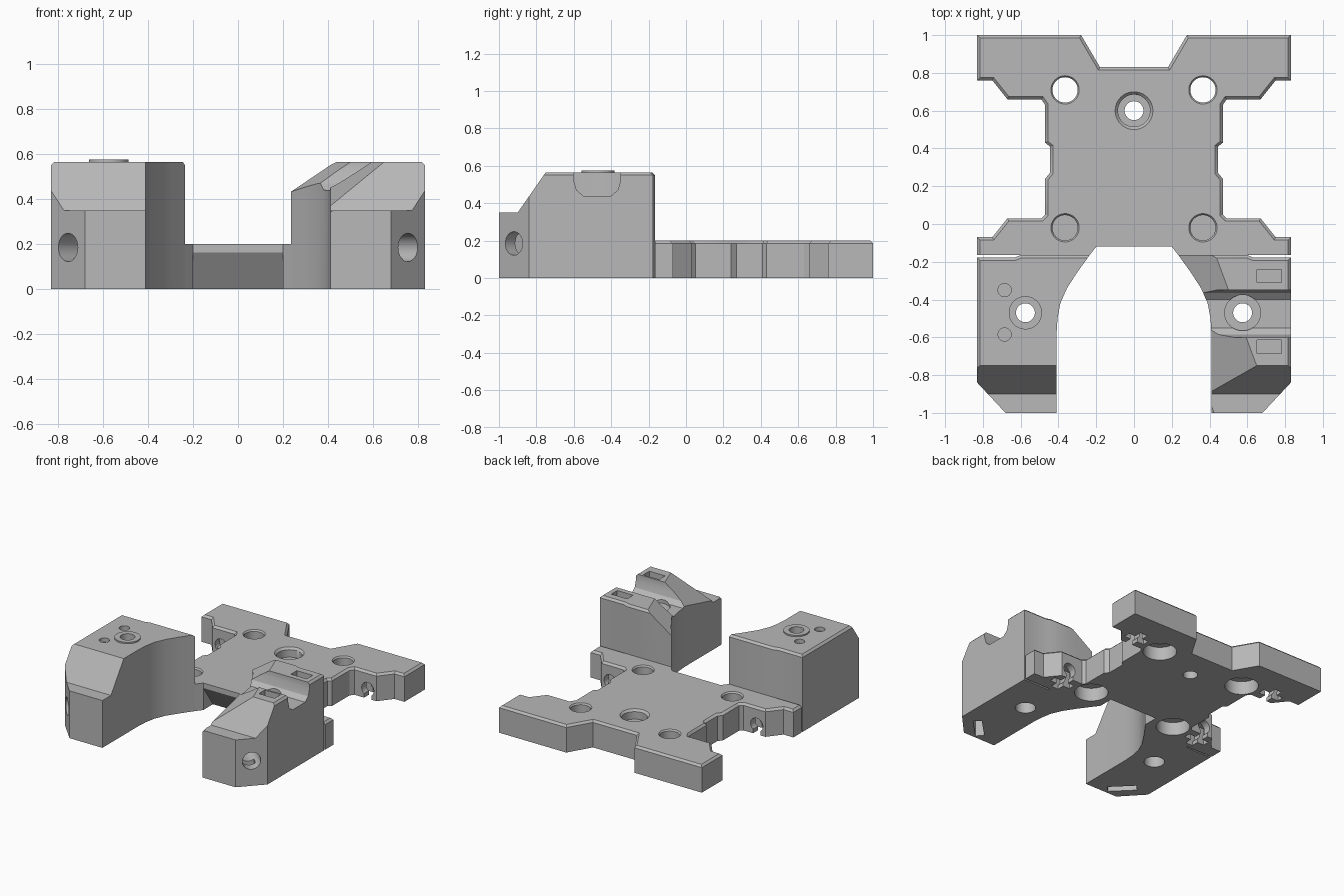
import bpy, bmesh, math
from mathutils import Vector, Matrix

cube = bpy.data.objects.get("Cube")
if cube:
    bpy.data.objects.remove(cube)

grey = bpy.data.materials.new("plain_grey")
grey.use_nodes = True
COLOUR = (0.48, 0.48, 0.48, 1)
grey.diffuse_color = COLOUR
grey.node_tree.nodes["Principled BSDF"].inputs["Base Color"].default_value = COLOUR


def finish(bm, name):
    bmesh.ops.recalc_face_normals(bm, faces=bm.faces)
    mesh = bpy.data.meshes.new(name)
    bm.to_mesh(mesh)
    bm.free()
    mesh.materials.append(grey)
    ob = bpy.data.objects.new(name, mesh)
    bpy.context.collection.objects.link(ob)
    return ob


def prism(name, pts, lo, hi, axis="z", soften=None):
    """Extrude a profile along z (xy points) or x (yz points)."""
    bm = bmesh.new()
    place = (lambda a, b, h: (a, b, h)) if axis == "z" else (lambda a, b, h: (h, a, b))
    face = bm.faces.new([bm.verts.new(place(a, b, lo)) for a, b in pts])
    ext = bmesh.ops.extrude_face_region(bm, geom=[face])
    verts = [g for g in ext["geom"] if isinstance(g, bmesh.types.BMVert)]
    bmesh.ops.translate(bm, verts=verts, vec=Vector(place(0, 0, hi - lo)))
    if soften:
        edges = [e for e in bm.edges if soften(*[v.co for v in e.verts])]
        bmesh.ops.bevel(bm, geom=edges, offset=0.015, segments=1, affect="EDGES")
    return finish(bm, name)


def cylinder(r, centre, depth, direction=(0, 0, 1), r2=None):
    bm = bmesh.new()
    turn = Vector(direction).to_track_quat("Z", "Y").to_matrix().to_4x4()
    bmesh.ops.create_cone(bm, cap_ends=True, segments=40, radius1=r,
                          radius2=r if r2 is None else r2, depth=depth,
                          matrix=Matrix.Translation(centre) @ turn)
    return finish(bm, "cutter")


def box(size, centre, turn=0, rot=None):
    bm = bmesh.new()
    rot = rot or Matrix.Rotation(turn, 4, "Z")
    bmesh.ops.create_cube(bm, size=1, matrix=Matrix.Translation(centre) @ rot @ Matrix.Diagonal((*size, 1)))
    return finish(bm, "cutter")


def carve(ob, cutters):
    bpy.context.view_layer.objects.active = ob
    for c in cutters:
        c.hide_render = True
        mod = ob.modifiers.new("cut", "BOOLEAN")
        mod.operation, mod.solver, mod.object = "DIFFERENCE", "EXACT", c
        bpy.ops.object.modifier_apply(modifier=mod.name)
        bpy.data.objects.remove(c)


def smooth(ob):
    bpy.ops.object.select_all(action="DESELECT")
    ob.select_set(True)
    bpy.context.view_layer.objects.active = ob
    bpy.ops.object.shade_smooth_by_angle(angle=math.radians(30))


# Base plate: mirrored half outline with winged corners
T, JOIN, TOP = 0.2, -0.165, 0.565
half = [(0.18, 0.83), (0.28, 1), (0.83, 1), (0.83, 0.76), (0.75, 0.76), (0.67, 0.66),
        (0.49, 0.66), (0.47, 0.63), (0.47, 0.43), (0.445, 0.41), (0.445, 0.27), (0.47, 0.24),
        (0.47, 0.05), (0.49, 0.03), (0.67, 0.03), (0.75, -0.07), (0.83, -0.07),
        (0.83, JOIN), (0.235, JOIN), (0.2, -0.12)]
outline = half + [(-x, y) for x, y in reversed(half)]
plate = prism("base_plate", outline, 0, T, soften=lambda a, b: min(a.z, b.z) > 0.1 and max(a.y, b.y) > -0.1)

cuts = [cylinder(0.05, (0, 0.6, 0.1), 1), cylinder(0.085, (0, 0.6, 0.19), 0.12),
        cylinder(0.08, (0, 0.6, 0.2), 0.04, r2=0.12)]
for s in (-1, 1):
    for y in (0.71, -0.02):
        # screw holes with wide seats underneath
        cuts += [cylinder(0.067, (0.365 * s, y, 0.1), 0.5),
                 cylinder(0.06, (0.365 * s, y, 0.2), 0.04, r2=0.09),
                 cylinder(0.115, (0.365 * s, y, 0), 0.2)]
    for y, d in ((0.66, 1), (0.03, -1)):
        # side screw channels and nut slots in the wings
        cuts += [cylinder(0.05, (0.6 * s, y + 0.06 * d, 0.07), 0.2, (0, 1, 0)),
                 box((0.06, 0.2, 0.14), (0.6 * s, y + 0.06 * d, 0)),
                 box((0.17, 0.05, 0.25), (0.6 * s, y + 0.08 * d, 0))]
# sloped relief under the front edge
cuts.append(prism("cutter", [(-0.125, 0.17), (0.0, -0.01), (-0.3, -0.01), (-0.3, 0.17)], -0.2, 0.2, "x"))
carve(plate, cuts)
smooth(plate)

# Front towers: same footprint, mirrored
foot = [(0.235, JOIN), (0.60, JOIN), (0.63, JOIN - 0.012), (0.83, JOIN - 0.012), (0.83, -0.84), (0.68, -1),
        (0.41, -1), (0.41, -0.58), (0.405, -0.5), (0.39, -0.42), (0.355, -0.34), (0.30, -0.255)]


def rim(a, b):
    back = min(a.y, b.y) > -0.18
    side = min(abs(a.x), abs(b.x)) > 0.82
    return min(a.z, b.z) > 0.5 and (back or side)


def tower(name, s):
    ob = prism(name, [(s * x, y) for x, y in foot], 0, TOP, soften=rim)
    cx, cy = 0.575 * s, -0.47
    out = Vector((s, -1, 0)).normalized()
    mouth = Vector((0.755 * s, -0.92, 0.185))
    carve(ob, [
        # sloped nose
        prism("cutter", [(-0.75, TOP), (-0.9, 0.35), (-1.2, 0.35), (-1.2, 0.8), (-0.75, 0.8)], -1, 1, "x"),
        # corner screw hole, nut slot and vertical bore
        cylinder(0.063, mouth, 0.5, out),
        box((0.06, 0.2, 0.6), (0.64 * s, -0.89, 0), math.atan2(out.y, out.x)),
        cylinder(0.05, (cx, cy, 0.3), 2),
        cylinder(0.07, (cx, cy, 0), 0.2)])
    return ob


right_tower = tower("right_tower", -1)
carve(right_tower, [cylinder(0.035, (-0.685, y, TOP), 0.06) for y in (-0.35, -0.585)])
smooth(right_tower)

# Raised collar around the bore
collar = cylinder(0.088, (-0.575, -0.47, TOP + 0.003), 0.014)
collar.name = "right_tower_collar"
carve(collar, [cylinder(0.05, (-0.575, -0.47, TOP), 0.2)])
smooth(collar)

# Left tower: slanted inner shoulder, cross channel and two top slots
left_tower = tower("left_tower", 1)
normal = Vector((-0.675, -0.251, 1)).normalized()
tilt = normal.to_track_quat("Z", "Y").to_matrix().to_4x4()
shoulder = box((3, 3, 1), Vector((0.43, -0.16, TOP)) + normal * 0.5, rot=tilt)
channel = [(-0.345, 0.7), (-0.35, 0.52), (-0.365, 0.47), (-0.40, 0.44), (-0.55, 0.44),
           (-0.585, 0.47), (-0.6, 0.52), (-0.605, 0.7)]
carve(left_tower, [shoulder, prism("cutter", channel, 0.2, 1, "x"),
                   cylinder(0.095, (0.575, -0.47, 0.48), 0.11)]
      + [box((0.13, 0.07, 0.12), (0.715, y, TOP)) for y in (-0.275, -0.65)])
smooth(left_tower)
